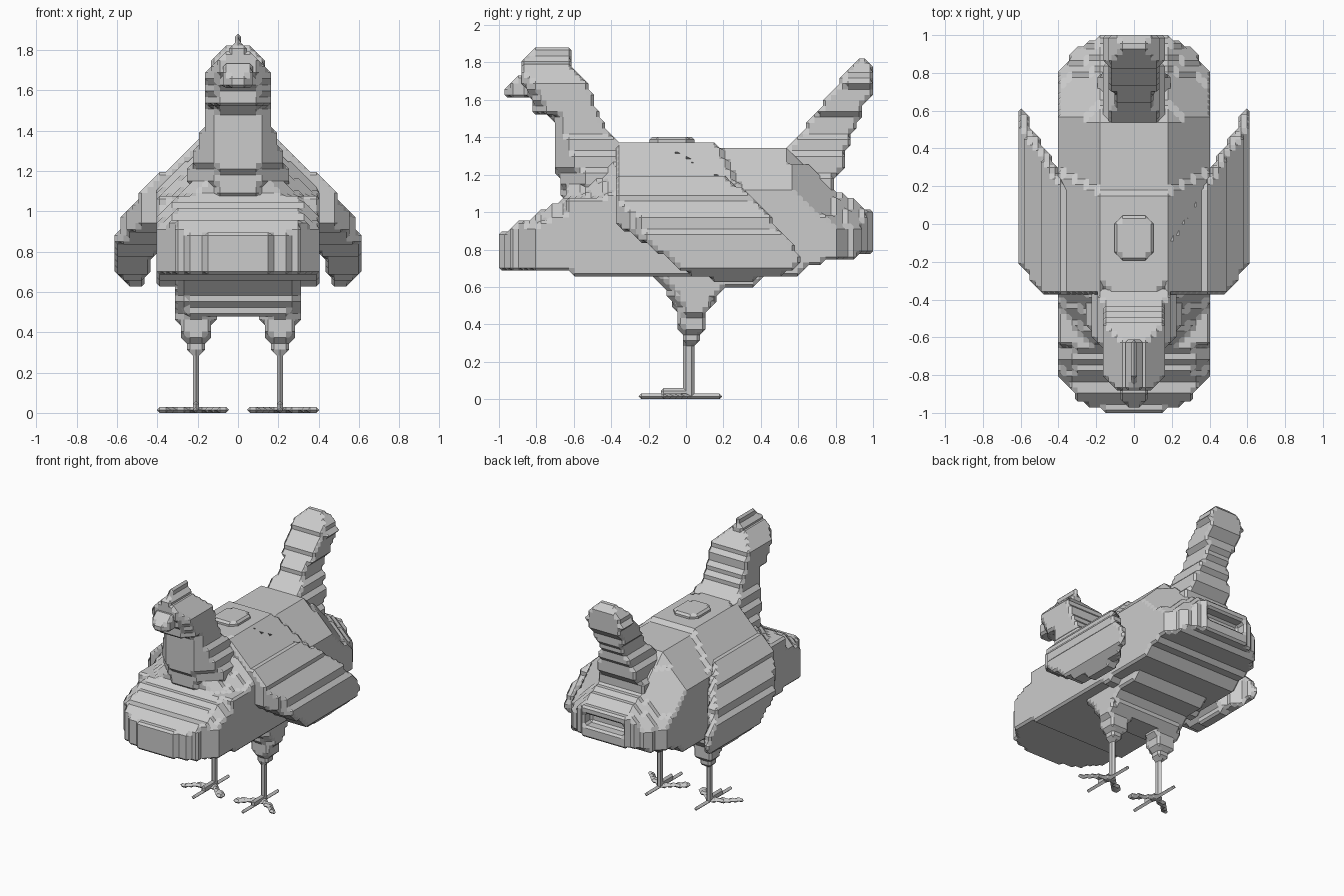
import bpy, bmesh
from mathutils import Vector

cube = bpy.data.objects.get("Cube")
if cube:
    bpy.data.objects.remove(cube)

H = 2 / 67  # voxel size

grey = bpy.data.materials.new("plain_grey")
grey.use_nodes = True
grey.diffuse_color = (0.6, 0.6, 0.6, 1)
grey.node_tree.nodes["Principled BSDF"].inputs["Base Color"].default_value = (0.6, 0.6, 0.6, 1)


def along(points, t):
    """Read a profile (pairs of position and value) at t."""
    if t <= points[0][0]:
        return points[0][1]
    for (a, va), (b, vb) in zip(points, points[1:]):
        if t <= b:
            return va + (vb - va) * (t - a) / (b - a)
    return points[-1][1]


def cell_loops(cell, filled):
    """Chamfered surface loops of one cell, as doubled integer points."""
    follow = {}
    for d in range(3):
        for side in (0, 1):
            ring = []
            for u, v in ((0, 0), (1, 0), (1, 1), (0, 1)):
                p = list(cell)
                p[d] += side
                p[(d + 1) % 3] += u
                p[(d + 2) % 3] += v
                ring.append(tuple(p))
            if not side:
                ring.reverse()
            solid = [p in filled for p in ring]
            mids = [tuple(a + b for a, b in zip(ring[i], ring[i - 3])) for i in range(4)]
            for i in range(4):
                if solid[i] and not solid[i - 1]:
                    j = i
                    while solid[(j + 1) % 4]:
                        j += 1
                    follow[mids[i - 1]] = mids[j % 4]
    while follow:
        start, nxt = follow.popitem()
        loop = [start]
        while nxt != start:
            loop.append(nxt)
            nxt = follow.pop(nxt)
        yield loop


def voxel_part(name, inside, lo, hi):
    """Fill a box with voxels where inside() holds and skin them."""
    def span(k, shift):
        return range(round(lo[k] / H - shift), round(hi[k] / H - shift) + 1)
    filled = {(i, j, k) for i in span(0, 0) for j in span(1, 0) for k in span(2, 0.5)
              if inside(i * H, j * H, (k + 0.5) * H)}
    corners = [(a, b, c) for a in (0, 1) for b in (0, 1) for c in (0, 1)]
    cells = {(i - a, j - b, k - c) for i, j, k in filled for a, b, c in corners}
    bm = bmesh.new()
    made = {}
    for cell in sorted(cells):
        for loop in cell_loops(cell, filled):
            for p in loop:
                if p not in made:
                    made[p] = bm.verts.new(Vector(p) * H / 2 + Vector((0, 0, H / 2)))
            bm.faces.new([made[p] for p in loop])
    bmesh.ops.recalc_face_normals(bm, faces=bm.faces)
    bmesh.ops.dissolve_limit(bm, angle_limit=0.01, verts=bm.verts, edges=bm.edges)
    mesh = bpy.data.meshes.new(name)
    bm.to_mesh(mesh)
    bm.free()
    mesh.materials.append(grey)
    bpy.context.collection.objects.link(bpy.data.objects.new(name, mesh))


# Body: top, underside, plan and crown outlines along its length
BODY_TOP = [(-1, .88), (-.95, .9), (-.9, .95), (-.83, .96), (-.72, 1.05), (-.66, 1.06),
            (-.62, 1.2), (-.45, 1.36), (.15, 1.36), (.3, 1.335), (.55, 1.335),
            (.78, 1.13), (.87, 1.08), (1, 1)]
BODY_LOW = [(-1, .7), (-.65, .68), (-.53, .64), (-.45, .67), (-.15, .67), (.15, .64),
            (.6, .65), (.65, .72), (.8, .74), (1, .78)]
BODY_PLAN = [(-1, .14), (-.93, .3), (-.8, .4), (.8, .41), (.93, .3), (1, .17)]
BODY_CROWN = [(-.68, .32), (-.62, .28), (-.5, .18)]


def body(x, y, z):
    top, a = along(BODY_TOP, y), abs(x)
    if not along(BODY_LOW, y) < z < top or a > along(BODY_PLAN, y):
        return False
    if a < .15 and .88 < z < .97 and y > .92:  # vent slot
        return False
    if z > 1.06 and y < -.3 and a > .18 + (1.36 - z) * 1.1 + (y + .3) * .75:  # sloping shoulders
        return False
    if y > .45 and a > .43 - (y - .55) * .7 - (z - 1.1) * .9:  # tapered rump
        return False
    return a < along(BODY_CROWN, y) + (top - z) * 1.1


# Upright parts: front edge, back edge and half width by height
def upright(front, back, half, nose):
    def inside(x, y, z):
        f = along(front, z)
        return f < y < along(back, z) and abs(x) < min(along(half, z), nose + y - f)
    return inside


neck_and_head = upright(
    [(1, -.64), (1.1, -.66), (1.25, -.71), (1.5, -.71), (1.53, -.81), (1.72, -.88), (1.8, -.86)],
    [(1, -.3), (1.37, -.36), (1.5, -.46), (1.64, -.5), (1.77, -.6)],
    [(1, .32), (1.2, .25), (1.37, .19), (1.45, .155), (1.69, .155), (1.75, .11), (1.79, .06)], .1)
tail = upright(
    [(1.1, .4), (1.33, .5), (1.38, .58), (1.75, .86), (1.81, .92)],
    [(1.15, .78), (1.25, .85), (1.42, .88), (1.48, .92), (1.58, .94), (1.63, 1), (1.75, 1), (1.81, .97)],
    [(1.1, .2), (1.3, .15), (1.45, .11), (1.6, .13), (1.68, .155), (1.75, .14), (1.81, .08)], .12)
THIGH_FRONT = [(.27, -.01), (.4, -.04), (.5, -.07), (.6, -.13), (.68, -.2)]
THIGH_BACK = [(.27, .05), (.4, .1), (.5, .13), (.6, .2), (.68, .3)]
BELLY_BACK = [(.48, .13), (.58, .18), (.61, .36), (.68, .45)]
belly = upright(THIGH_FRONT, BELLY_BACK, [(.48, .27), (.55, .31)], .25)
thigh = upright(THIGH_FRONT, THIGH_BACK, [(.27, .02), (.33, .05), (.45, .09), (.5, .105)], .05)


def beak(x, y, z):
    return abs(x) < .03 + (y + 1) * .4 and z < 1.66 + (y + .98)


def comb(x, y, z):
    return abs(x) < (.02 if z > 1.83 else .04) and y > -.89 + max(0, z - 1.81)


def back_bump(x, y, z):
    return abs(x) + abs(y + .075) < .185


voxel_part("body", body, (-.4, -.985, .6), (.4, .985, 1.36))
voxel_part("back_bump", back_bump, (-.09, -.18, 1.31), (.09, .03, 1.375))
voxel_part("neck_and_head", neck_and_head, (-.4, -.9, 1), (.4, -.3, 1.79))
voxel_part("beak", beak, (-.1, -.97, 1.62), (.1, -.75, 1.72))
voxel_part("comb", comb, (-.03, -.89, 1.7), (.03, -.62, 1.86))
voxel_part("tail", tail, (-.3, .4, 1.1), (.3, .985, 1.8))
voxel_part("belly", belly, (-.3, -.2, .5), (.3, .45, .68))


# Wing: a sloping shell that hugs the flank and ends in a free tip
WING_ROOF = [(.17, 1.38), (.3, 1.26), (.4, 1.17), (.5, 1.07), (.57, .97), (.61, .84)]
WING_FLOOR = [(.4, .82), (.43, .76), (.46, .64), (.56, .64), (.61, .72)]
WING_BACK = [(.17, -.09), (.3, .1), (.42, .32), (.54, .5), (.58, .6)]
WING_LOWER_EDGE = [(-.35, .92), (0, .68), (.2, .62), (.5, .66), (.6, .72)]
WING_UPPER_EDGE = [(-.1, 1.37), (.1, 1.27), (.3, 1.12), (.45, .97), (.6, .78)]


def wing(x, y, z):
    a = abs(x)
    front = -.36 + max(0, a - .5) * 1.5
    return (front < y < along(WING_BACK, a)
            and max(along(WING_FLOOR, a), along(WING_LOWER_EDGE, y)) < z
            and z < min(along(WING_ROOF, a), along(WING_UPPER_EDGE, y)))


def mirrored_thigh(x, y, z):
    return thigh(abs(x) - 7 * H, y, z)


# Toes: straight strips spreading from the ankle
TOES = [(0, -.25), (-.15, -.13), (.17, -.13), (0, .16)]


def foot(x, y, z):
    p = Vector((abs(x) - 7 * H, y - .015))
    for tip in TOES:
        t = Vector(tip)
        s = max(0, min(1, p.dot(t) / t.length_squared))
        if (p - t * s).length < .024:
            return True
    return False


def filled_box(x, y, z):
    return True


for side, sign in (("left", 1), ("right", -1)):
    def box(x0, x1):
        return sorted((x0 * sign, x1 * sign))

    x0, x1 = box(.18, .6)
    voxel_part(side + "_wing", wing, (x0, -.36, .63), (x1, .6, 1.37))
    x0, x1 = box(.09, .33)
    voxel_part(side + "_thigh", mirrored_thigh, (x0, -.2, .29), (x1, .3, .67))
    x0, x1 = box(.03, .42)
    voxel_part(side + "_foot", foot, (x0, -.26, .01), (x1, .17, .02))
    # Shank and the low ridge over the front toe, one voxel wide
    leg = 7 * H * sign
    voxel_part(side + "_shank", filled_box, (leg, 0, .02), (leg, .03, .33))
    voxel_part(side + "_toe_ridge", filled_box, (leg, -.12, .02), (leg, .03, .05))
